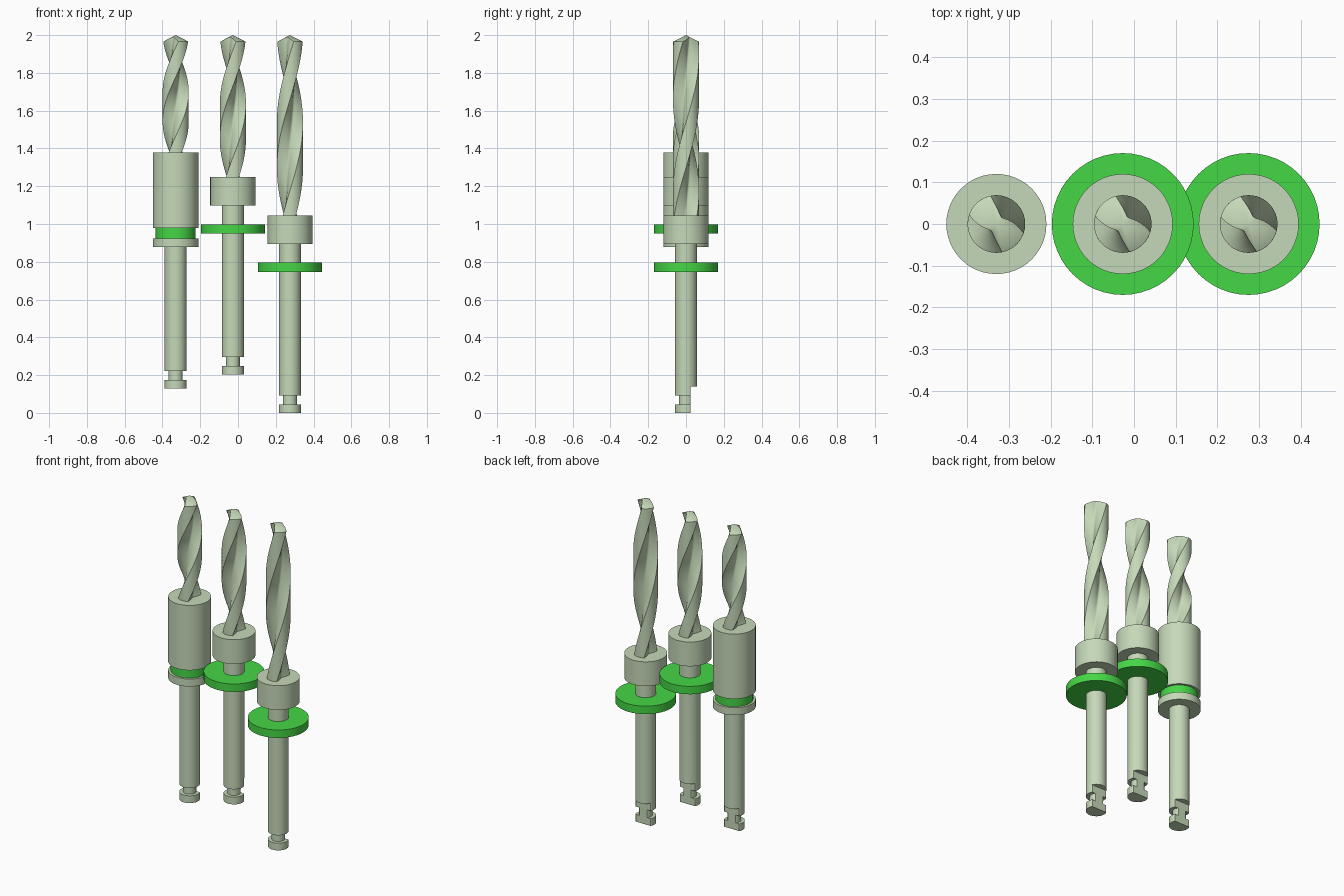
import bpy, bmesh, math

cube = bpy.data.objects.get("Cube")
if cube:
    bpy.data.objects.remove(cube, do_unlink=True)


def material(name, rgb):
    m = bpy.data.materials.new(name)
    m.use_nodes = True
    m.diffuse_color = (*rgb, 1)
    m.node_tree.nodes["Principled BSDF"].inputs["Base Color"].default_value = (*rgb, 1)
    return m


STEEL = material("pale sage steel", (0.56, 0.69, 0.48))
GREEN = material("bright green", (0.06, 0.68, 0.06))

SIDES = 48
SHANK_R, NECK_R, COLLAR_R, BIT_R = 0.058, 0.037, 0.12, 0.069
FLAT_Y, FLAT_H = 0.025, 0.14      # flat on the back of the latch end
TOP = 2.0


def finish(bm, name, mat):
    bmesh.ops.remove_doubles(bm, verts=bm.verts, dist=1e-5)
    bmesh.ops.recalc_face_normals(bm, faces=bm.faces)
    mesh = bpy.data.meshes.new(name)
    bm.to_mesh(mesh)
    bm.free()
    mesh.materials.append(mat)
    mesh.shade_smooth()
    mesh.set_sharp_from_angle(angle=math.radians(35))
    obj = bpy.data.objects.new(name, mesh)
    bpy.context.collection.objects.link(obj)
    return obj


def skin(bm, rings):
    """Join successive rings of points with quads."""
    rows = [[bm.verts.new(p) for p in ring] for ring in rings]
    for a, b in zip(rows, rows[1:]):
        for i in range(len(a)):
            j = (i + 1) % len(a)
            bm.faces.new((a[i], a[j], b[j], b[i]))
    return rows


def lathe(name, x, profile, mat, flat_rings=0):
    """Turn (radius, z) points; the first flat_rings rings are cut flat at the back."""
    bm = bmesh.new()
    rings = []
    for k, (r, z) in enumerate(profile):
        limit = FLAT_Y if k < flat_rings else 1
        angles = [math.tau * i / SIDES for i in range(SIDES)]
        rings.append([(x + r * math.cos(a), min(r * math.sin(a), limit), z) for a in angles])
    skin(bm, rings)
    return finish(bm, name, mat)


def disc(name, x, radius, z0, z1, mat):
    return lathe(name, x, [(0, z0), (radius, z0), (radius, z1), (0, z1)], mat)


def shank(name, x, z0, z1):
    neck0, neck1, cut = z0 + 0.045, z0 + 0.093, z0 + FLAT_H
    lathe(name, x, [(0, z0), (SHANK_R, z0), (SHANK_R, neck0), (NECK_R, neck0),
                    (NECK_R, neck1), (SHANK_R, neck1), (SHANK_R, cut),
                    (SHANK_R, cut), (SHANK_R, z1), (0, z1)], STEEL, flat_rings=7)


def section():
    """Polar outline with two rounded lands and two hollow flutes."""
    land = math.radians(30)
    pts = []
    for side in (0, math.pi):
        for i in range(10):
            pts.append((side - land + 2 * land * i / 9, BIT_R))
        for i in range(1, 16):
            t = i / 16
            a = land + (math.pi - 2 * land) * t
            chord = BIT_R * math.sin(land) / math.sin(a)
            pts.append((side + a, chord - 0.014 * math.sin(math.pi * t)))
    return pts


def twist_bit(name, x, z0):
    """Fluted bit with a shallow conical point; the twist stretches with length."""
    bm = bmesh.new()
    length, steps = TOP - z0, 56
    outline = section()
    rings = []
    for k in range(steps + 1):
        ring = []
        for a, r in outline:
            peak = TOP - 0.035 * r / BIT_R
            z = z0 + (peak - z0) * k / steps
            turn = a + math.radians(145 - 238 * (TOP - z) / length)
            ring.append((x + r * math.cos(turn), r * math.sin(turn), z))
        rings.append(ring)
    rows = skin(bm, rings)
    for row, z in ((rows[0], z0), (rows[-1], TOP)):
        centre = bm.verts.new((x, 0, z))
        for i in range(len(row)):
            bm.faces.new((row[i], row[(i + 1) % len(row)], centre))
    finish(bm, name, STEEL)


# Short bit: long sleeve, green groove band and lower ring
x = -0.33
shank("short_shank", x, 0.13, 0.9)
disc("short_lower_ring", x, COLLAR_R, 0.878, 0.924, STEEL)
disc("short_green_band", x, 0.106, 0.924, 0.978, GREEN)
disc("short_sleeve", x, COLLAR_R, 0.978, 1.378, STEEL)
twist_bit("short_twist_bit", x, 1.378)

# Medium and long bits: collar above a wide green stop disc
for size, x, base in (("medium", -0.027, 0.203), ("long", 0.275, 0.0)):
    shank(size + "_shank", x, base, base + 0.91)
    disc(size + "_stop_disc", x, 0.17, base + 0.746, base + 0.795, GREEN)
    disc(size + "_collar", x, COLLAR_R, base + 0.895, base + 1.045, STEEL)
    twist_bit(size + "_twist_bit", x, base + 1.045)
